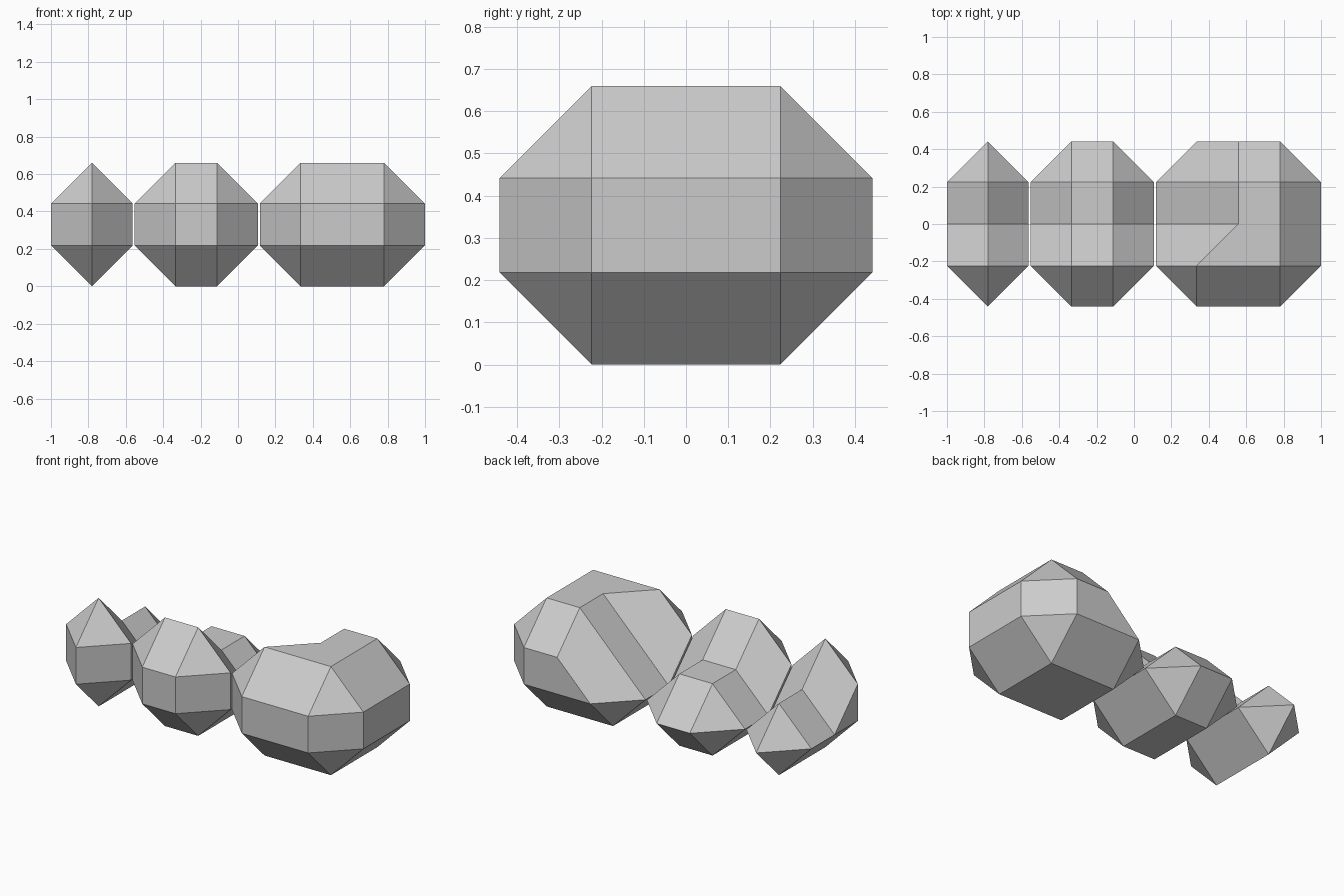
import bpy, bmesh

if "Cube" in bpy.data.objects:
    bpy.data.objects.remove(bpy.data.objects["Cube"])

R = 0.2185            # octahedron radius
D = (2 - 2 * R) / 7   # spacing of the lattice

def hull(name, cells):
    """Convex hull of small octahedra centred on lattice cells (i, j, k)."""
    bm = bmesh.new()
    for i, j, k in cells:
        c = (-1 + R + i * D, j * D, R + k * D)
        for axis in range(3):
            for s in (-R, R):
                p = list(c)
                p[axis] += s
                bm.verts.new(p)
    res = bmesh.ops.convex_hull(bm, input=bm.verts[:])
    junk = {g for g in res["geom_interior"] + res["geom_unused"]
            if isinstance(g, bmesh.types.BMVert)}
    bmesh.ops.delete(bm, geom=list(junk), context='VERTS')
    loose = [v for v in bm.verts if not v.link_faces]
    bmesh.ops.delete(bm, geom=loose, context='VERTS')
    bmesh.ops.dissolve_limit(bm, angle_limit=0.01, verts=bm.verts[:], edges=bm.edges[:])
    bmesh.ops.recalc_face_normals(bm, faces=bm.faces[:])
    me = bpy.data.meshes.new(name)
    bm.to_mesh(me)
    bm.free()
    ob = bpy.data.objects.new(name, me)
    bpy.context.collection.objects.link(ob)
    return ob

def join(name, cells_a, cells_b):
    """Union of two overlapping hulls into one faceted rock."""
    a, b = hull(name, cells_a), hull(name + "_helper", cells_b)
    mod = a.modifiers.new("union", 'BOOLEAN')
    mod.operation, mod.solver, mod.object = 'UNION', 'EXACT', b
    bpy.context.view_layer.objects.active = a
    bpy.ops.object.modifier_apply(modifier=mod.name)
    bpy.data.objects.remove(b)
    return a

def block(xs, ys, zs):
    return [(i, j, k) for i in xs for j in ys for k in zs]

# small and medium rocks: low base with a raised front row
for name, xs in (("small_rock", [0]), ("medium_rock", [2, 3])):
    join(name, block(xs, [-1, 0, 1], [0]),
         block(xs, [-1], [0, 1]) + block(xs, [0], [0]))

# large rock: full base, raised right side, raised front row
join("large_rock",
     block([5, 6, 7], [-1, 0, 1], [0]) + block([6, 7], [-1, 0, 1], [1]),
     block([5, 6, 7], [-1, 0], [0]) + block([5, 6, 7], [-1], [1]) + block([6, 7], [0], [1]))
